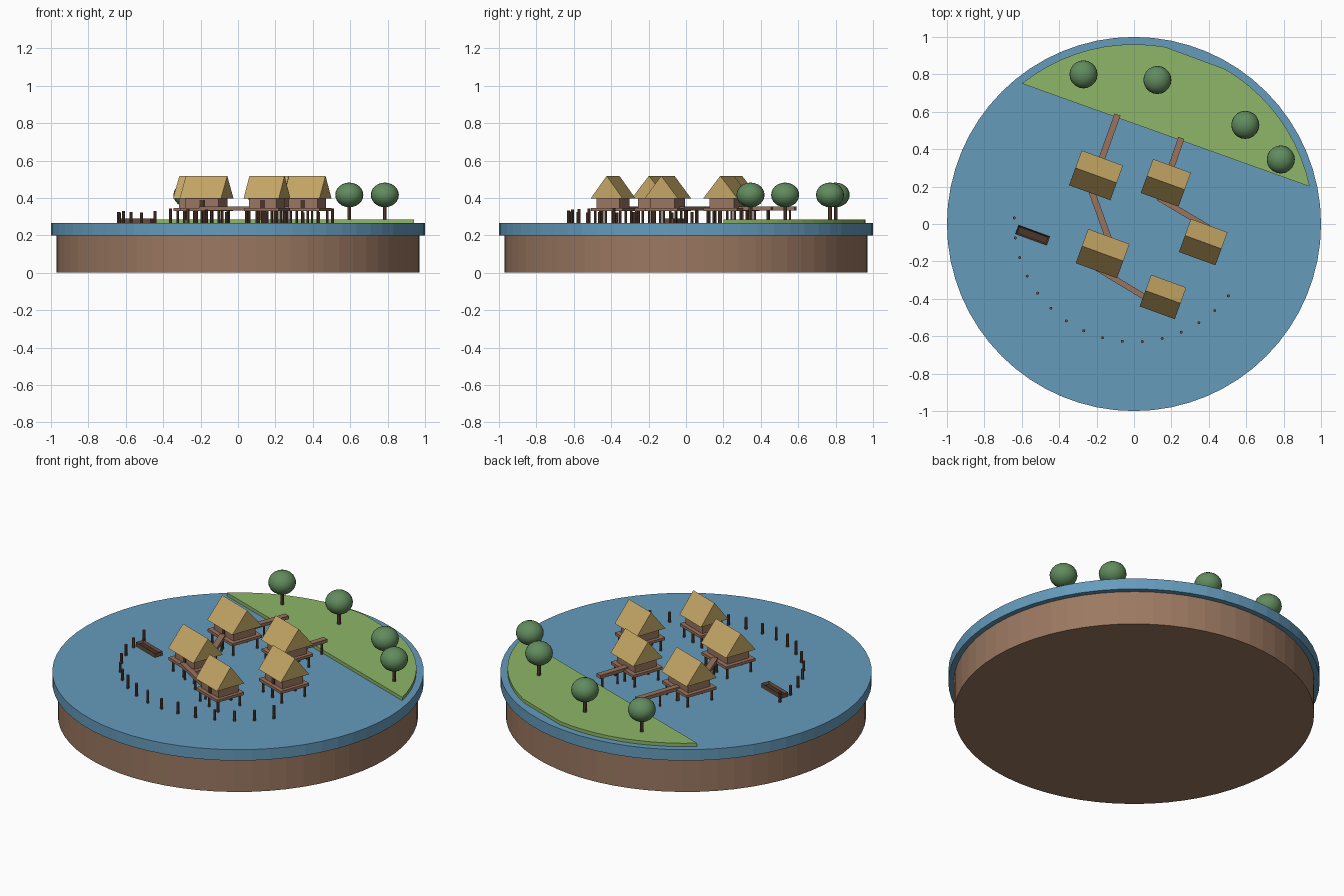
import bpy, bmesh, math, random
from mathutils import Matrix, Vector

random.seed(4)
if "Cube" in bpy.data.objects:
    bpy.data.objects.remove(bpy.data.objects["Cube"])

def material(name, r, g, b):
    m = bpy.data.materials.new(name)
    m.use_nodes = True
    m.diffuse_color = (r, g, b, 1)
    m.node_tree.nodes["Principled BSDF"].inputs["Base Color"].default_value = (r, g, b, 1)
    return m

EARTH = material("earth brown", 0.33, 0.19, 0.12)
WATER = material("lake blue", 0.13, 0.33, 0.50)
GRASS = material("grass green", 0.27, 0.47, 0.14)
LEAF = material("leaf green", 0.12, 0.26, 0.11)
THATCH = material("thatch straw", 0.55, 0.38, 0.13)
WALL = material("wall wood", 0.32, 0.18, 0.12)
PLANK = material("plank wood", 0.32, 0.17, 0.11)
PILE = material("pile wood", 0.14, 0.07, 0.045)
DARK = material("dark wood", 0.07, 0.035, 0.025)

LAKE = 0.265                      # water level
LAND = 0.285                      # shore level
DECK = 0.345                      # top of the house platforms
TURN = Matrix.Rotation(math.radians(-20), 4, 'Z')

def finish(bm, name, mat, matrix=Matrix()):
    bmesh.ops.recalc_face_normals(bm, faces=bm.faces)
    mesh = bpy.data.meshes.new(name)
    bm.to_mesh(mesh)
    bm.free()
    mesh.materials.append(mat)
    ob = bpy.data.objects.new(name, mesh)
    ob.matrix_world = matrix
    bpy.context.collection.objects.link(ob)
    return ob

def add_cylinder(bm, x, y, z0, z1, r, sides):
    bmesh.ops.create_cone(bm, cap_ends=True, segments=sides, radius1=r, radius2=r,
                          depth=z1 - z0, matrix=Matrix.Translation((x, y, (z0 + z1) / 2)))

def cylinder(name, mat, x, y, z0, z1, r, sides):
    bm = bmesh.new()
    add_cylinder(bm, x, y, z0, z1, r, sides)
    return finish(bm, name, mat)

def box(name, mat, size, z0, matrix, offset=(0, 0)):
    bm = bmesh.new()
    bmesh.ops.create_cube(bm, size=1)
    bmesh.ops.scale(bm, vec=size, verts=bm.verts)
    bmesh.ops.translate(bm, vec=(*offset, z0 + size[2] / 2), verts=bm.verts)
    return finish(bm, name, mat, matrix)

def prism(name, mat, outline, direction, matrix=Matrix()):
    bm = bmesh.new()
    face = bm.faces.new([bm.verts.new(p) for p in outline])
    made = bmesh.ops.extrude_face_region(bm, geom=[face])["geom"]
    bmesh.ops.translate(bm, vec=direction,
                        verts=[v for v in made if isinstance(v, bmesh.types.BMVert)])
    return finish(bm, name, mat, matrix)

# Earth disc and lake
cylinder("earth_base", EARTH, 0, 0, 0, 0.2, 0.97, 64)
cylinder("lake_water", WATER, 0, 0, 0.2, LAKE, 1, 64)

# Grassy shore: an arc closed by a straight bank
angles = [12 + 47.5 * i / 10 for i in range(11)] + [80 + 48.6 * i / 10 for i in range(11)]
arc = [(0.961 * math.cos(math.radians(a)), 0.961 * math.sin(math.radians(a)), LAKE)
       for a in angles]
prism("grass_shore", GRASS, arc, (0, 0, LAND - LAKE))

# Trees
for i, (x, y) in enumerate([(-0.27, 0.8), (0.125, 0.77), (0.595, 0.53), (0.785, 0.345)]):
    cylinder(f"tree_trunk_{i + 1}", PILE, x, y, LAND, 0.37, 0.01, 8)
    bm = bmesh.new()
    bmesh.ops.create_uvsphere(bm, u_segments=20, v_segments=12, radius=0.075)
    bmesh.ops.scale(bm, vec=(1, 1, 0.88), verts=bm.verts)
    for f in bm.faces:
        f.smooth = True
    finish(bm, f"tree_crown_{i + 1}", LEAF, Matrix.Translation((x, y, 0.416)))

# Stilt houses: centre, then roof width and depth
def house(i, x, y, w, d):
    place = Matrix.Translation((x, y, 0)) @ TURN
    bm = bmesh.new()
    for sx in (-1, 0, 1):
        for sy in (-1, 1):
            add_cylinder(bm, sx * w * 0.42, sy * d * 0.40, LAKE, DECK - 0.014, 0.007, 8)
    finish(bm, f"house_stilts_{i}", PILE, place)
    box(f"house_platform_{i}", PLANK, (w * 0.99, d * 0.99, 0.016), DECK - 0.016, place)
    box(f"house_walls_{i}", WALL, (w * 0.79, d * 0.73, 0.06), DECK, place)
    box(f"house_door_{i}", DARK, (0.026, 0.008, 0.045), DECK, place, (0, -d * 0.365))
    gable = [(-w / 2, -d / 2, 0.398), (-w / 2, d / 2, 0.398), (-w / 2, 0, 0.518)]
    prism(f"thatched_roof_{i}", THATCH, gable, (w, 0, 0), place)

houses = [(-0.203, 0.26, 0.235, 0.198), (0.17, 0.22, 0.215, 0.193),
          (-0.168, -0.158, 0.235, 0.195), (0.37, -0.097, 0.208, 0.188),
          (0.155, -0.39, 0.2, 0.18)]
for i, h in enumerate(houses):
    house(i + 1, *h)

# Plank walkways with posts beneath
def walkway(i, a, b, width):
    a, b = Vector(a), Vector(b)
    run = b - a
    mid = (a + b) / 2
    place = Matrix.Translation((mid.x, mid.y, 0)) @ Matrix.Rotation(
        math.atan2(run.y, run.x), 4, 'Z')
    box(f"walkway_{i}", PLANK, (run.length, width, 0.02), DECK - 0.011, place)
    bm = bmesh.new()
    for t in (-0.4, 0.0, 0.4):
        add_cylinder(bm, t * run.length, 0, LAKE, DECK - 0.01, 0.006, 8)
    finish(bm, f"walkway_posts_{i}", PILE, place)

walkway(1, (-0.19, 0.30), (-0.088, 0.585), 0.034)
walkway(2, (0.17, 0.22), (0.253, 0.46), 0.034)
walkway(3, (-0.23, 0.185), (-0.135, -0.08), 0.034)
walkway(4, (0.13, 0.14), (0.40, -0.02), 0.03)
walkway(5, (-0.2, -0.235), (0.09, -0.41), 0.03)

# Ring of fence posts in the water
for i in range(16):
    a = math.radians(178 + 9.6 * i)
    cylinder(f"fence_post_{i + 1}", PILE, 0.64 * math.cos(a), 0.01 + 0.64 * math.sin(a),
             LAKE, random.uniform(0.32, 0.345), 0.008, 8)

# Dugout boat with a hollow
boat = box("dugout_boat", PILE, (0.178, 0.05, 0.024), LAKE,
           Matrix.Translation((-0.542, -0.06, 0)) @ TURN)
boat.data.materials.append(DARK)
bm = bmesh.new()
bm.from_mesh(boat.data)
top = max(bm.faces, key=lambda f: f.calc_center_median().z)
bmesh.ops.inset_individual(bm, faces=[top], thickness=0.01)
bmesh.ops.translate(bm, vec=(0, 0, -0.014), verts=top.verts)
top.material_index = 1
bm.to_mesh(boat.data)
bm.free()
